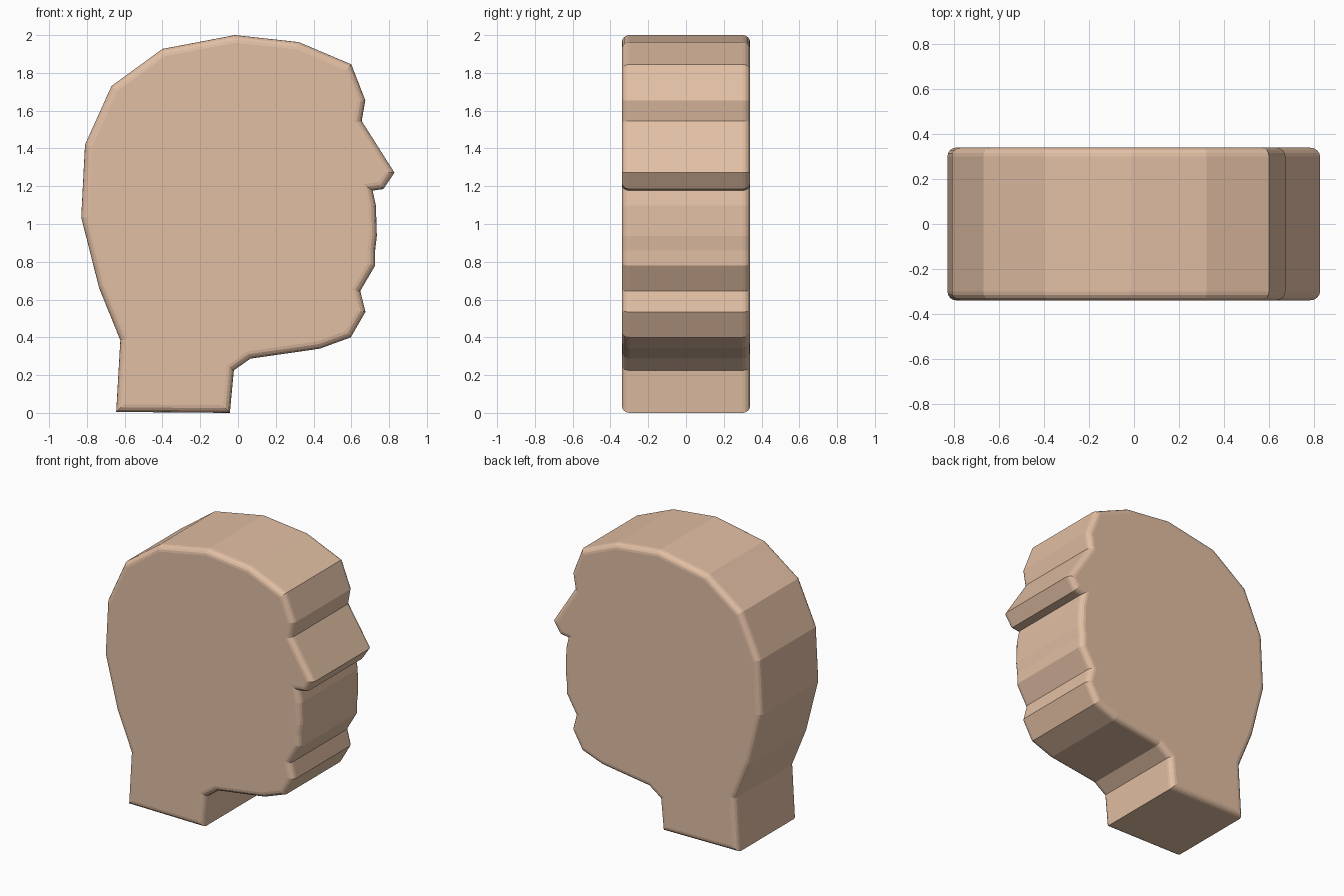
import bpy, bmesh, math
from mathutils import Vector

if "Cube" in bpy.data.objects:
    bpy.data.objects.remove(bpy.data.objects["Cube"])

# Side profile of the head (x, z), counter-clockwise from back of the neck base
PROFILE = [
    (-0.645, 0.005), (-0.043, 0.0), (-0.022, 0.225), (0.065, 0.287),    # neck, throat
    (0.433, 0.34), (0.597, 0.40), (0.675, 0.535),                       # jaw, chin
    (0.647, 0.645), (0.726, 0.78), (0.726, 0.86), (0.735, 0.937),       # lips
    (0.73, 1.097), (0.713, 1.177), (0.77, 1.185), (0.828, 1.272),       # nose
    (0.655, 1.545), (0.674, 1.655), (0.60, 1.845),                      # brow
    (0.322, 1.963), (-0.016, 2.0), (-0.40, 1.927), (-0.67, 1.73),       # crown
    (-0.81, 1.42), (-0.83, 1.035), (-0.735, 0.66), (-0.623, 0.385),     # back of head
]
HALF = 0.34     # half thickness
R = 0.04        # rounding radius
STEPS = 4       # segments in the rounded rim


def inset(points, d):
    """Shrink a counter-clockwise outline by d with mitred corners."""
    out = []
    n = len(points)
    for i in range(n):
        p, a, b = (Vector(points[k % n]) for k in (i, i - 1, i + 1))
        u, v = (p - a).normalized(), (b - p).normalized()
        n1, n2 = Vector((-u.y, u.x)), Vector((-v.y, v.x))
        out.append(p + (n1 + n2) * d / (1 + n1.dot(n2)))
    return out


# Rim sections: (inset, y) along two quarter circles
angles = [math.pi / 2 * i / STEPS for i in range(STEPS + 1)]
front = [(R * (1 - math.sin(t)), -(HALF - R) - R * math.cos(t)) for t in angles]
sections = front + [(d, -y) for d, y in reversed(front)]

# Head slab: bridge the sections and cap both sides
bm = bmesh.new()
rings = [[bm.verts.new((p.x, y, p.y)) for p in inset(PROFILE, d)] for d, y in sections]
n = len(PROFILE)
for r0, r1 in zip(rings, rings[1:]):
    for i in range(n):
        j = (i + 1) % n
        bm.faces.new((r0[i], r0[j], r1[j], r1[i]))
bm.faces.new(rings[0])
bm.faces.new(rings[-1][::-1])
bmesh.ops.recalc_face_normals(bm, faces=bm.faces)

mesh = bpy.data.meshes.new("head_profile")
bm.to_mesh(mesh)
bm.free()
head = bpy.data.objects.new("head_profile", mesh)
bpy.context.collection.objects.link(head)

# Skin tone
skin = bpy.data.materials.new("skin")
skin.diffuse_color = (0.76, 0.52, 0.37, 1)
skin.use_nodes = True
skin.node_tree.nodes["Principled BSDF"].inputs["Base Color"].default_value = skin.diffuse_color
mesh.materials.append(skin)
